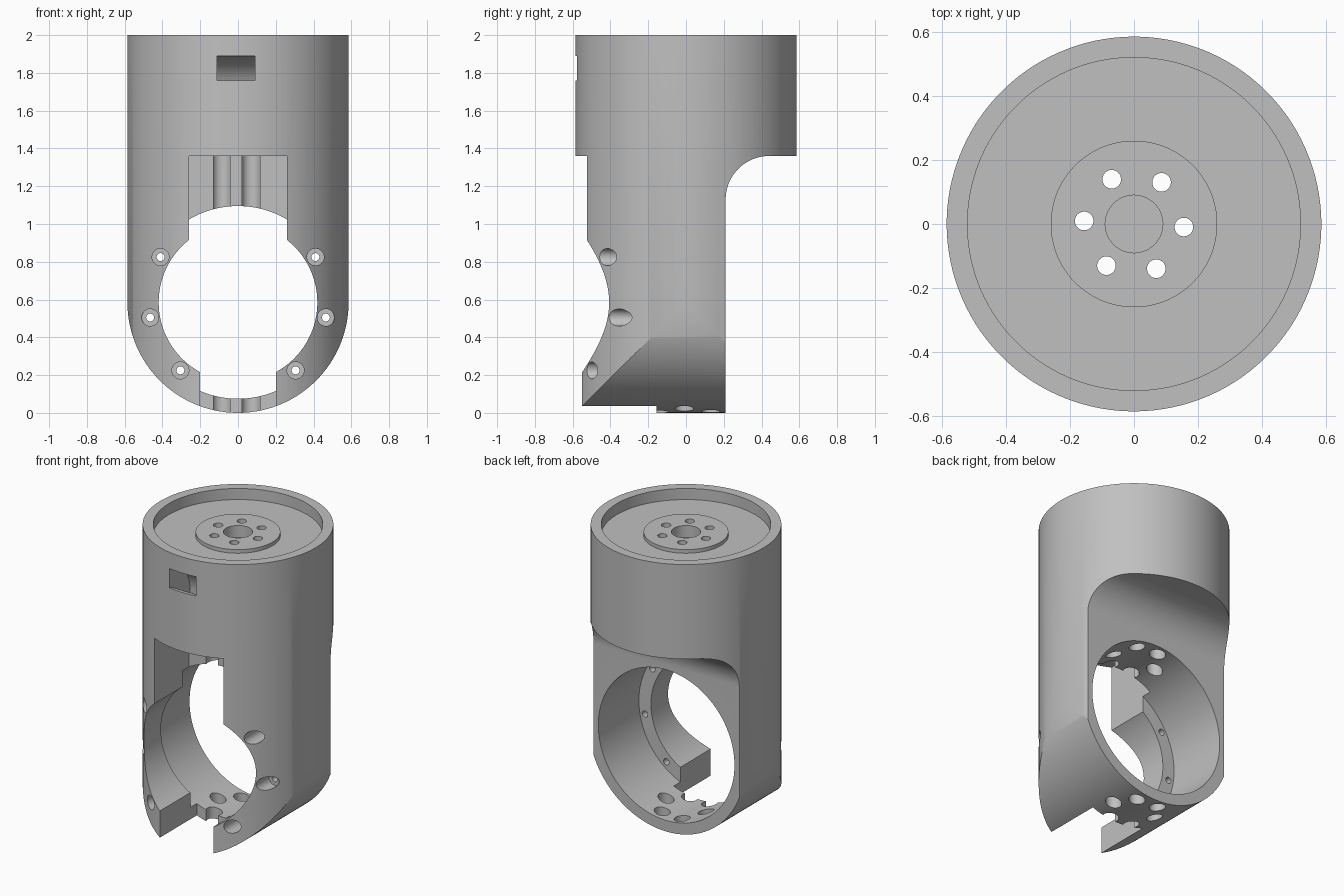
import bpy, bmesh
from math import sin, cos, radians
from mathutils import Vector

if "Cube" in bpy.data.objects:
    bpy.data.objects.remove(bpy.data.objects["Cube"], do_unlink=True)

R = 0.585      # outer radius of the tube
BORE_Z = 0.585  # height of the cross bore axis

# One plain grey material
grey = bpy.data.materials.new("plain grey")
grey.use_nodes = True
colour = (0.53, 0.53, 0.53, 1)
grey.diffuse_color = colour
grey.node_tree.nodes["Principled BSDF"].inputs["Base Color"].default_value = colour


def arc(cx, cy, r, a0, a1, n):
    """Points along an arc, angles in degrees."""
    return [(cx + r * cos(radians(a0 + (a1 - a0) * i / n)),
             cy + r * sin(radians(a0 + (a1 - a0) * i / n))) for i in range(n + 1)]


def prism(name, pts, axis, lo, hi):
    """Extrude a closed 2D profile along an axis between two positions."""
    place = {"x": lambda a, b, t: (t, a, b),
             "y": lambda a, b, t: (a, t, b),
             "z": lambda a, b, t: (a, b, t)}[axis]
    bm = bmesh.new()
    near = [bm.verts.new(place(a, b, lo)) for a, b in pts]
    far = [bm.verts.new(place(a, b, hi)) for a, b in pts]
    bm.faces.new(near)
    bm.faces.new(far[::-1])
    for i in range(len(pts)):
        bm.faces.new((near[i - 1], far[i - 1], far[i], near[i]))
    bmesh.ops.recalc_face_normals(bm, faces=bm.faces)
    if bm.calc_volume(signed=True) < 0:
        bmesh.ops.reverse_faces(bm, faces=bm.faces)
    mesh = bpy.data.meshes.new(name)
    bm.to_mesh(mesh)
    bm.free()
    mesh.materials.append(grey)
    ob = bpy.data.objects.new(name, mesh)
    bpy.context.collection.objects.link(ob)
    return ob


def disc(name, cx, cy, r, axis, lo, hi, n=48):
    # A small turn keeps the edges of crossing cylinders from coinciding
    turn = 1.1 if axis == "z" else 0.4
    return prism(name, arc(cx, cy, r, turn, 360 + turn, n)[:-1], axis, lo, hi)


def box(name, x, y, z):
    return prism(name, [(x[0], z[0]), (x[1], z[0]), (x[1], z[1]), (x[0], z[1])], "y", *y)


def combine(target, tool, operation="DIFFERENCE"):
    """Apply a boolean and discard the tool."""
    bpy.context.view_layer.objects.active = target
    mod = target.modifiers.new("boolean", "BOOLEAN")
    mod.operation = operation
    mod.solver = "MANIFOLD"
    mod.object = tool
    bpy.ops.object.modifier_apply(modifier=mod.name)
    bpy.data.objects.remove(tool, do_unlink=True)


# Tube with a rounded lower end
body = disc("joint_housing", 0, 0, R, "z", -0.1, 2, 128)
envelope = arc(0, R + 0.0005, R + 0.0005, 180, 360, 96) + [(0.7, 0.6), (0.7, 2.2), (-0.7, 2.2), (-0.7, 0.6)]
combine(body, prism("rounded_envelope", envelope, "y", -0.8, 0.8), "INTERSECT")

# Flat back with a fillet under the collar
back = [(0.21, -0.2)] + arc(0.44, 1.13, 0.23, 180, 90, 24) + [(0.9, 1.36), (0.9, -0.2)]
combine(body, prism("back_cut", back, "x", -0.8, 0.8))

# Stepped cross bore leaving a mounting lip at the front
combine(body, disc("wide_bore", 0, BORE_Z, 0.51, "y", -0.225, 0.8, 128))
combine(body, disc("lip_bore", 0, BORE_Z, 0.42, "y", -0.8, -0.1, 128))

# Front slots above and below the bore
combine(body, box("upper_slot", (-0.26, 0.26), (-0.8, -0.155), (0.6, 1.36)))
combine(body, box("lower_slot", (-0.2, 0.2), (-0.8, -0.155), (-0.2, 0.5)))

# Recessed top with a raised round flange
combine(body, disc("top_recess", 0, 0, 0.52, "z", 1.925, 2.2, 128))
combine(body, disc("flange", 0, 0, 0.26, "z", 1.85, 1.95, 96), "UNION")
combine(body, disc("flange_centre_hole", 0, 0, 0.09, "z", 1.87, 2.2))

# Ring of six vertical bolt holes, wide below and narrow at the flange
for i in range(6):
    a = radians(-3.5 + 60 * i)
    x, y = 0.156 * cos(a), 0.156 * sin(a)
    combine(body, disc("bolt_counterbore", x, y, 0.05, "z", -0.2, 1.8))
    combine(body, disc("bolt_hole", x, y, 0.029, "z", 1.7, 2.2))

# Counterbored screw holes through the lip, mirrored left and right
for side in (-1, 1):
    for x, z in ((0.41, 0.825), (0.465, 0.505), (0.305, 0.225)):
        combine(body, disc("screw_counterbore", side * x, z, 0.045, "y", -0.8, -0.27, 32))
        combine(body, disc("screw_hole", side * x, z, 0.021, "y", -0.4, -0.15, 24))

# Cable channel curving down from the front window into the upper slot
channel = ([(-0.8, 1.89)] + arc(-0.585, 1.66, 0.23, 90, 0, 20) + [(-0.355, 1.3), (-0.485, 1.3)]
           + arc(-0.585, 1.66, 0.10, 0, 90, 12) + [(-0.8, 1.76)])
combine(body, prism("cable_channel", channel, "x", -0.11, 0.09))

# Smooth round walls, crisp machined edges
bpy.ops.object.select_all(action="DESELECT")
body.select_set(True)
bpy.context.view_layer.objects.active = body
bpy.ops.object.shade_smooth_by_angle(angle=radians(25))
